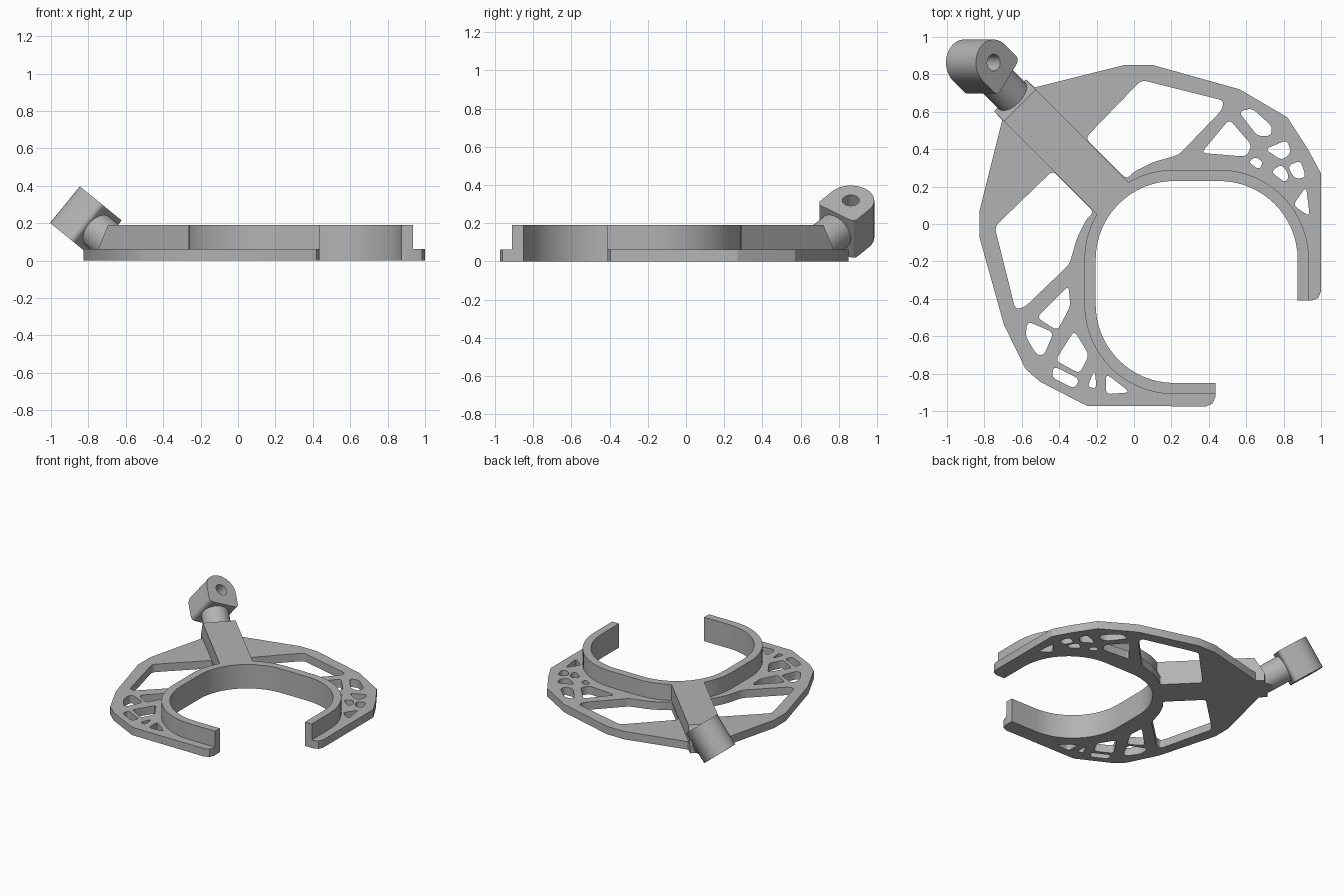
import bpy, bmesh
from math import cos, sin, pi, radians, sqrt
from mathutils import Vector, Matrix

if "Cube" in bpy.data.objects:
    bpy.data.objects.remove(bpy.data.objects["Cube"], do_unlink=True)

grey = bpy.data.materials.new("plain grey")
grey.use_nodes = True
grey.diffuse_color = (0.45, 0.45, 0.45, 1)
grey.node_tree.nodes["Principled BSDF"].inputs["Base Color"].default_value = grey.diffuse_color

AXIS = 0.025      # mirror line: x + y = AXIS
PLATE_TOP, TOP = 0.063, 0.19


def mirror(points):
    return [(AXIS - y, AXIS - x) for x, y in points]


def arc(cx, cy, r, a0, a1, n=16):
    angles = [radians(a0 + (a1 - a0) * i / n) for i in range(n + 1)]
    return [(cx + r * cos(a), cy + r * sin(a)) for a in angles]


def rounded(points, radius, n=5):
    """Round every corner of a closed polygon."""
    out, pts = [], [Vector(p) for p in points]
    for i, p in enumerate(pts):
        a, b = pts[i - 1] - p, pts[(i + 1) % len(pts)] - p
        a = p + a.normalized() * min(radius, a.length * 0.4)
        b = p + b.normalized() * min(radius, b.length * 0.4)
        for k in range(n + 1):
            t = k / n
            out.append(tuple(a * (1 - t) ** 2 + p * 2 * t * (1 - t) + b * t * t))
    return out


def finish(name, mesh):
    mesh.materials.clear()
    mesh.materials.append(grey)
    ob = bpy.data.objects.new(name, mesh)
    bpy.context.collection.objects.link(ob)
    bpy.ops.object.select_all(action='DESELECT')
    ob.select_set(True)
    bpy.context.view_layer.objects.active = ob
    bpy.ops.object.shade_smooth_by_angle(angle=radians(25))
    return ob


def extrude(name, loops, z0, z1, matrix=Matrix()):
    """Extrude a flat shape; every loop inside the first one is a hole."""
    curve = bpy.data.curves.new(name + "_profile", 'CURVE')
    curve.dimensions, curve.fill_mode = '2D', 'BOTH'
    curve.extrude = (z1 - z0) / 2
    for loop in loops:
        spline = curve.splines.new('POLY')
        spline.points.add(len(loop) - 1)
        for point, (x, y) in zip(spline.points, loop):
            point.co = (x, y, 0, 1)
        spline.use_cyclic_u = True
    temp = bpy.data.objects.new(name + "_profile", curve)
    bpy.context.collection.objects.link(temp)
    deps = bpy.context.evaluated_depsgraph_get()
    mesh = bpy.data.meshes.new_from_object(temp.evaluated_get(deps))
    bpy.data.objects.remove(temp, do_unlink=True)
    bm = bmesh.new()
    bm.from_mesh(mesh)
    bmesh.ops.remove_doubles(bm, verts=bm.verts, dist=0.0001)
    bmesh.ops.recalc_face_normals(bm, faces=bm.faces)
    bm.transform(matrix @ Matrix.Translation((0, 0, (z0 + z1) / 2)))
    bm.to_mesh(mesh)
    bm.free()
    return finish(name, mesh)


def ring_path(offset):
    """Open rounded-square path around the inner opening."""
    r = 0.42 + offset
    half = [(0.455 + r, -0.41)] + arc(0.455, -0.19, r, 0, 90) + arc(0.215, -0.19, r, 90, 135, 8)
    return half + mirror(half)[::-1][1:]


def on_axis(u, v):
    """Point at distance u along the arm and v across it."""
    k = 1 / sqrt(2)
    return (AXIS / 2 + (v - u) * k, AXIS / 2 + (v + u) * k)


# Flat base plate with cut-outs
ARM = 0.12
tip = [(1, -0.36), (0.985, -0.395), (0.95, -0.41)]
right_edge = [(-0.53, 0.73), (-0.05, 0.85), (0.1, 0.85), (0.565, 0.72),
              (0.82, 0.57), (0.93, 0.4), (1, 0.27)]
left_edge = mirror(right_edge[:4]) + [(-0.58, -0.775), (-0.5, -0.845), (-0.25, -0.973)]
outline = ([on_axis(0.955, ARM)] + right_edge + tip + ring_path(0)
           + (left_edge + mirror(tip))[::-1] + [on_axis(0.955, -ARM)])

big = [(4, 77), (48, 66), (47, 61), (24, 37), (10, 33), (0, 28), (-4, 24), (-26, 46)]
right_holes = [
    [(51, 56), (36, 38), (60, 36), (63, 42)],
    [(56, 60), (63, 62), (74, 52), (73, 47), (66, 47)],
    [(61, 33), (65, 36), (69, 33), (67, 29)],
    [(70, 40), (82, 45), (84, 38), (79, 34)],
    [(73, 28), (79, 32), (83, 26), (81, 22)],
    [(82, 31), (89, 34), (92, 25), (86, 24)],
    [(92, 20), (94, 4), (85, 10)],
]
left_holes = [
    [(-35, -33), (-34, -44), (-41, -57), (-52, -50)],
    [(-57, -52), (-43, -58), (-48, -70), (-52, -70), (-58, -60)],
    [(-32, -57), (-24, -70), (-29, -80), (-42, -73)],
    [(-43, -76), (-29, -83), (-32, -88), (-44, -82)],
    [(-21, -78), (-20, -88), (-25, -87)],
    [(-15, -80), (-2, -90), (-15, -91)],
]


def cut(hole):
    return rounded([(x / 100, y / 100) for x, y in hole], 0.03)


holes = [cut(big), mirror(cut(big))] + [cut(h) for h in right_holes + left_holes]
extrude("base_plate", [outline] + holes, 0, PLATE_TOP)

# Raised wall around the opening
extrude("ring_wall", [ring_path(0) + ring_path(0.06)[::-1]], PLATE_TOP, TOP)

# Arm block with a sloped outer end
arm = extrude("arm_block", [[on_axis(0.16, -ARM), on_axis(0.16, ARM),
                             on_axis(0.955, ARM), on_axis(0.955, -ARM)]], PLATE_TOP, TOP)
for v in arm.data.vertices:
    if v.co.z > 0.1 and v.co.y - v.co.x > 1:
        v.co += Vector((1, -1, 0)) * 0.053

# Tilted frame shared by the neck and the lug
d = Vector((-sqrt(0.375), sqrt(0.375), 0.5))
n = Vector((0.5, 0, sqrt(0.375))).normalized()
e = n.cross(d)
frame = Matrix.Translation((-0.83, 0.863, 0.222)) @ Matrix((d, e, n)).transposed().to_4x4()

# Round neck, trimmed level with the underside
bm = bmesh.new()
bmesh.ops.create_cone(bm, cap_ends=True, segments=48, radius1=0.1, radius2=0.1, depth=0.3)
bm.transform(frame @ Matrix.Translation((-0.23, 0, 0)) @ Matrix.Rotation(pi / 2, 4, 'Y'))
geom = bm.verts[:] + bm.edges[:] + bm.faces[:]
res = bmesh.ops.bisect_plane(bm, geom=geom, plane_co=(0, 0, 0.001), plane_no=(0, 0, 1),
                             clear_inner=True)
edges = [g for g in res["geom_cut"] if isinstance(g, bmesh.types.BMEdge)]
if edges:
    bmesh.ops.holes_fill(bm, edges=edges)
bmesh.ops.recalc_face_normals(bm, faces=bm.faces)
neck = bpy.data.meshes.new("neck")
bm.to_mesh(neck)
bm.free()
finish("neck", neck)

# Domed lug with a cross hole
W = 0.123
corner = arc(-0.1, W - 0.03, 0.03, 90, 180, 6)
lug = arc(0, 0, W, -90, 90, 24) + corner + [(x, -y) for x, y in corner[::-1]]
extrude("hinge_lug", [lug, arc(0, 0, 0.045, 0, 345, 23)], -0.126, 0.126, frame)
